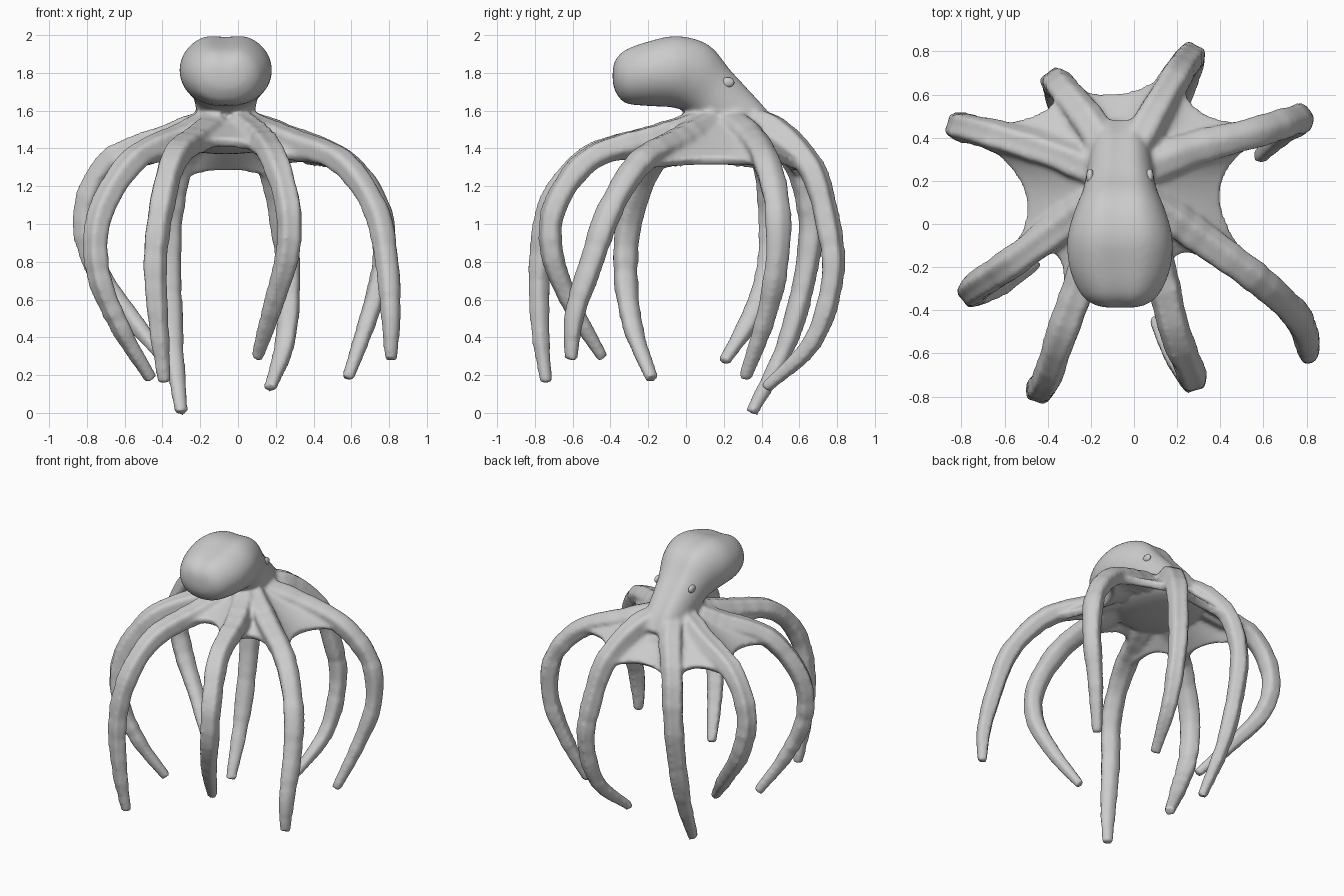
import bpy, bmesh, math, random
from mathutils import Vector as V, Matrix

if "Cube" in bpy.data.objects:
    bpy.data.objects.remove(bpy.data.objects["Cube"])

random.seed(4)
CX = -0.065                     # the body sits slightly left of centre
HUB = V((CX, 0.2, 1.55))


def new_object(name, bm):
    bmesh.ops.recalc_face_normals(bm, faces=bm.faces)
    me = bpy.data.meshes.new(name)
    bm.to_mesh(me)
    bm.free()
    ob = bpy.data.objects.new(name, me)
    bpy.context.collection.objects.link(ob)
    return ob


def loft(name, rings):
    """Closed skin through a list of equal-length rings of points."""
    bm = bmesh.new()
    rows = [[bm.verts.new(p) for p in r] for r in rings]
    n = len(rows[0])
    for a, b in zip(rows, rows[1:]):
        for i in range(n):
            j = (i + 1) % n
            bm.faces.new((a[i], a[j], b[j], b[i]))
    bm.faces.new(rows[0])
    bm.faces.new(rows[-1])
    return new_object(name, bm)


def spline(pts, t):
    """Catmull-Rom point at parameter t (0 .. len-1)."""
    i = min(int(t), len(pts) - 2)
    f = t - i
    p1, p2 = pts[i], pts[i + 1]
    p0 = pts[i - 1] if i else p1 * 2 - p2
    p3 = pts[i + 2] if i + 2 < len(pts) else p2 * 2 - p1
    return 0.5 * (2 * p1 + (p2 - p0) * f + (2 * p0 - 5 * p1 + 4 * p2 - p3) * f * f
                  + (3 * p1 - p0 - 3 * p2 + p3) * f ** 3)


# Mantle: elliptical rings (y, z, tilt in degrees, half height, half width)
MANTLE = [V(r) for r in [(-0.388, 1.79, 0, .04, .06), (-0.372, 1.79, 0, .092, .125),
                         (-0.32, 1.788, 0, .148, .185), (-0.2, 1.803, 0, .178, .235),
                         (-0.06, 1.814, 3, .197, .243), (0.06, 1.78, 18, .195, .21),
                         (0.14, 1.70, 35, .166, .175), (0.23, 1.61, 40, .158, .155),
                         (0.35, 1.53, 42, .12, .135), (0.45, 1.46, 42, .07, .10)]]
mantle_rings = []
for step in range(37):
    y, z, tilt, hh, hw = spline(MANTLE, step / 4)
    tilt = math.radians(tilt)
    ring = []
    for k in range(40):
        a = math.tau * k / 40
        c, s = math.cos(a), math.sin(a)
        up = hh * s - (0.02 * s ** 24 if s > 0 else 0)        # faint groove on top
        ring.append(V((CX + hw * math.copysign(abs(c) ** .88, c),
                       y + up * math.sin(tilt), z + up * math.cos(tilt))))
    mantle_rings.append(ring)
parts = [loft("mantle", mantle_rings)]

# Underside around the mouth, closing the hollow below the head
bm = bmesh.new()
bmesh.ops.create_uvsphere(bm, u_segments=32, v_segments=16, radius=1,
                          matrix=Matrix.Translation((CX, .18, 1.435)) @ Matrix.Diagonal((.29, .31, .065, 1)))
parts.append(new_object("mouth_base", bm))

# Arm centre lines, counter-clockwise from the back right one
ARMS = [
    [(.07, .47, 1.50), (.18, .66, 1.30), (.24, .75, 1.0), (.27, .775, .72), (.25, .67, .38), (.17, .42, .13)],
    [(-.19, .45, 1.48), (-.31, .60, 1.29), (-.36, .66, 1.0), (-.36, .62, .68), (-.34, .52, .34), (-.30, .345, 0)],
    [(-.38, .33, 1.46), (-.68, .42, 1.33), (-.81, .45, 1.06), (-.75, .44, .77), (-.56, .34, .50), (-.38, .20, .27)],
    [(-.30, .02, 1.46), (-.55, -.17, 1.34), (-.73, -.29, 1.05), (-.74, -.32, .75), (-.62, -.28, .45), (-.46, -.18, .18)],
    [(-.20, -.15, 1.46), (-.33, -.50, 1.36), (-.40, -.71, 1.12), (-.44, -.77, .80), (-.42, -.77, .45), (-.39, -.74, .16)],
    [(.10, -.15, 1.46), (.19, -.50, 1.35), (.265, -.69, 1.10), (.265, -.71, .85), (.19, -.61, .58), (.10, -.44, .29)],
    [(.27, -.04, 1.44), (.55, -.24, 1.33), (.73, -.40, 1.08), (.79, -.50, .80), (.81, -.59, .52), (.81, -.61, .28)],
    [(.25, .34, 1.46), (.55, .42, 1.34), (.74, .48, 1.10), (.77, .48, .80), (.69, .42, .50), (.58, .31, .18)],
]
RADII = [V((r, 0, 0)) for r in (.08, .078, .072, .068, .063, .053, .034)]

paths = []
for n, arm in enumerate(ARMS):
    pts = [V(p) for p in arm]
    d = pts[0] - HUB
    d.z = 0
    pts.insert(0, HUB + d.normalized() * 0.08)
    paths.append(pts)
    # Tube with a flattened inner side, lengthwise folds and an uneven skin
    out = pts[3] - HUB
    out.z = 0
    side = out.cross(V((0, 0, 1))).normalized()
    phase = random.uniform(0, 6)
    rings = []
    for k in range(43):
        t = k / 7
        p = spline(pts, t)
        tan = (spline(pts, min(t + .05, 6)) - spline(pts, max(t - .05, 0))).normalized()
        sx = (side - tan * side.dot(tan)).normalized()
        sy = sx.cross(tan).normalized()
        r = spline(RADII, t).x * random.uniform(.95, 1.05)
        ring = []
        for j in range(20):
            a = math.tau * j / 20
            q = r * (1 + .09 * math.sin(5 * a + phase + .4 * t))
            ring.append(p + sx * q * math.cos(a) + sy * q * max(-.85, min(.85, math.sin(a))))
        rings.append(ring)
    parts.append(loft("arm_%d" % (n + 1), rings))

# Web between the arms: middle of each free edge, same order as the arms
EDGES = [(-.07, .59, 1.30), (-.44, .50, 1.34), (-.49, .12, 1.33), (-.34, -.15, 1.35),
         (-.06, -.22, 1.43), (.19, -.14, 1.36), (.39, .13, 1.33), (.31, .51, 1.34)]
bm = bmesh.new()
NU, NT = 14, 12
LIFT = V((0, 0, .025))
for i, edge in enumerate(EDGES):
    a, b = paths[i], paths[(i + 1) % 8]
    h = (a[0] + b[0]) / 2 + LIFT
    e = V(edge)
    ctrl = h.lerp(e, 0.5)
    grid = []
    for k in range(NT + 1):
        t = k / NT
        m = h * (1 - t) ** 2 + ctrl * 2 * t * (1 - t) + e * t * t
        pa, pb = spline(a, 2.35 * t) + LIFT, spline(b, 2.35 * t) + LIFT
        grid.append([bm.verts.new(pa * (1 - u) * (1 - 2 * u) + m * 4 * u * (1 - u) + pb * u * (2 * u - 1))
                     for u in (j / NU for j in range(NU + 1))])
    for r0, r1 in zip(grid, grid[1:]):
        for j in range(NU):
            bm.faces.new((r0[j], r0[j + 1], r1[j + 1], r1[j]))
bmesh.ops.remove_doubles(bm, verts=bm.verts, dist=0.0005)
web = new_object("web", bm)
sol = web.modifiers.new("thickness", 'SOLIDIFY')
sol.thickness, sol.offset = 0.055, 0
parts.append(web)

# Fuse everything into one soft skin
bpy.ops.object.select_all(action='DESELECT')
for ob in parts:
    ob.select_set(True)
bpy.context.view_layer.objects.active = parts[0]
bpy.ops.object.convert(target='MESH')
bpy.ops.object.join()
body = bpy.context.view_layer.objects.active
body.name = "octopus_body"
rem = body.modifiers.new("fuse", 'REMESH')
rem.mode, rem.voxel_size = 'VOXEL', 0.014
sm = body.modifiers.new("soften", 'SMOOTH')
sm.factor, sm.iterations = 0.5, 7
bpy.ops.object.convert(target='MESH')
bpy.ops.object.shade_smooth()

# Small eyes on both sides of the head
for name, s in (("eye_right", 1), ("eye_left", -1)):
    bpy.ops.mesh.primitive_uv_sphere_add(segments=16, ring_count=10, radius=0.03,
                                         location=(CX + s * 0.138, 0.22, 1.75))
    eye = bpy.context.object
    eye.name = name
    eye.scale = (0.6, 1.2, 0.9)
    bpy.ops.object.shade_smooth()
